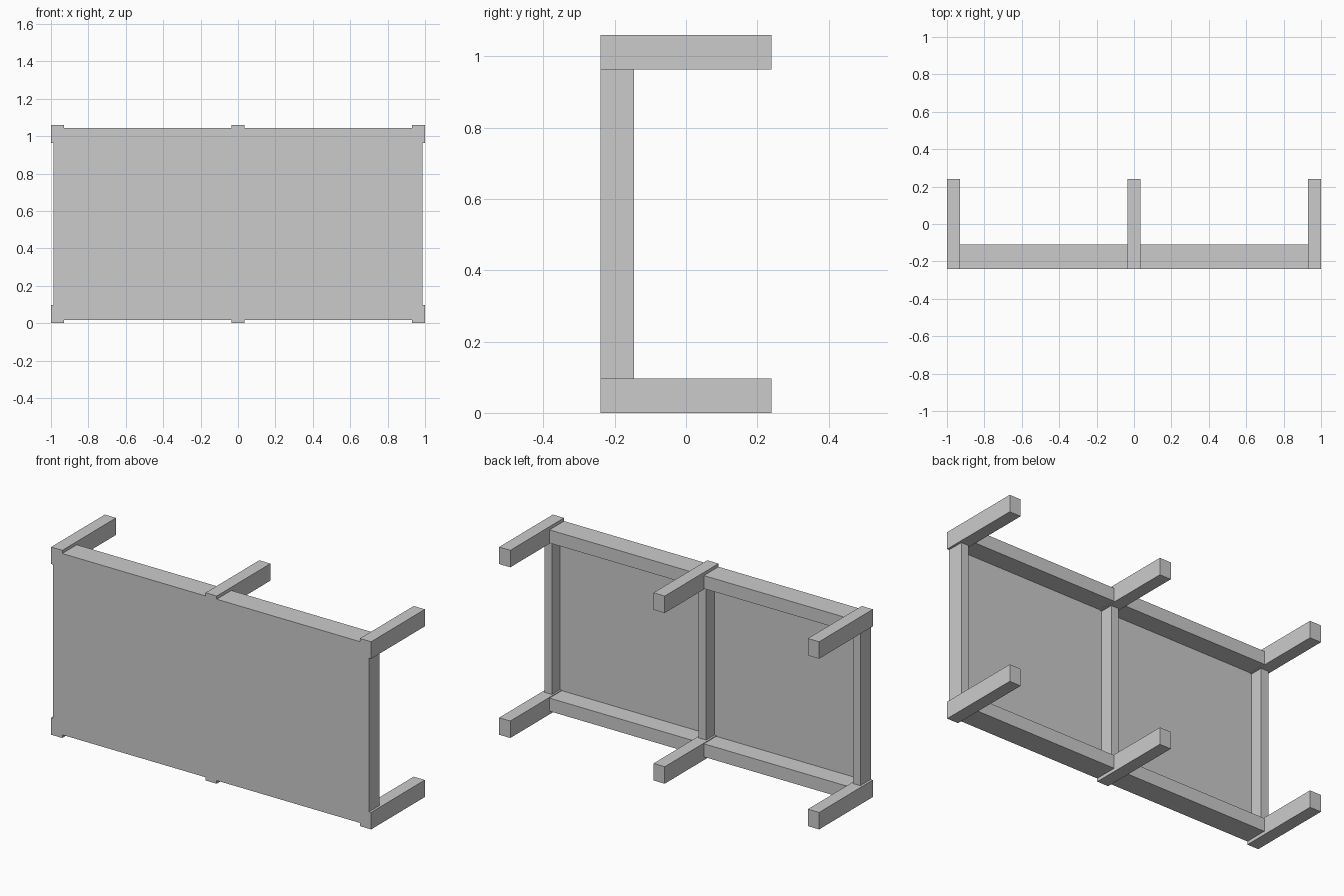
import bpy, bmesh

if "Cube" in bpy.data.objects:
    bpy.data.objects.remove(bpy.data.objects["Cube"])

FRONT = -0.24      # plane of the table top (table lies on its side)
BACK = 0.24        # foot ends
PANEL = -0.22      # underside of the table top
HEIGHT = 1.06


def box(name, x, y, z):
    """Axis-aligned box from (min, max) ranges."""
    bm = bmesh.new()
    bmesh.ops.create_cube(bm, size=1)
    for v in bm.verts:
        for i, (lo, hi) in enumerate((x, y, z)):
            v.co[i] = lo if v.co[i] < 0 else hi
    mesh = bpy.data.meshes.new(name)
    bm.to_mesh(mesh)
    bm.free()
    obj = bpy.data.objects.new(name, mesh)
    bpy.context.collection.objects.link(obj)
    return obj


def flip(z):
    """Mirror a height range to the other long side."""
    return (HEIGHT - z[1], HEIGHT - z[0])


# Table top
box("table_top", (-0.987, 0.987), (FRONT, PANEL), (0.018, 1.042))

# Legs and long side rails, lower and upper side
leg_z, rail_z = (0, 0.096), (0.018, 0.092)
for side, lz, rz in (("lower", leg_z, rail_z),
                     ("upper", flip(leg_z), flip(rail_z))):
    for place, cx in (("left", -0.965), ("middle", 0), ("right", 0.965)):
        box(f"{side}_{place}_leg", (cx - 0.035, cx + 0.035), (FRONT, BACK), lz)
    box(f"{side}_left_rail", (-0.93, -0.035), (PANEL, -0.11), rz)
    box(f"{side}_right_rail", (0.035, 0.93), (PANEL, -0.11), rz)

# Cross rails between opposite legs
cross_z = (leg_z[1], HEIGHT - leg_z[1])
for place, x in (("left", (-0.987, -0.94)), ("middle", (-0.023, 0.023)),
                 ("right", (0.94, 0.987))):
    box(f"{place}_cross_rail", x, (PANEL, -0.146), cross_z)
